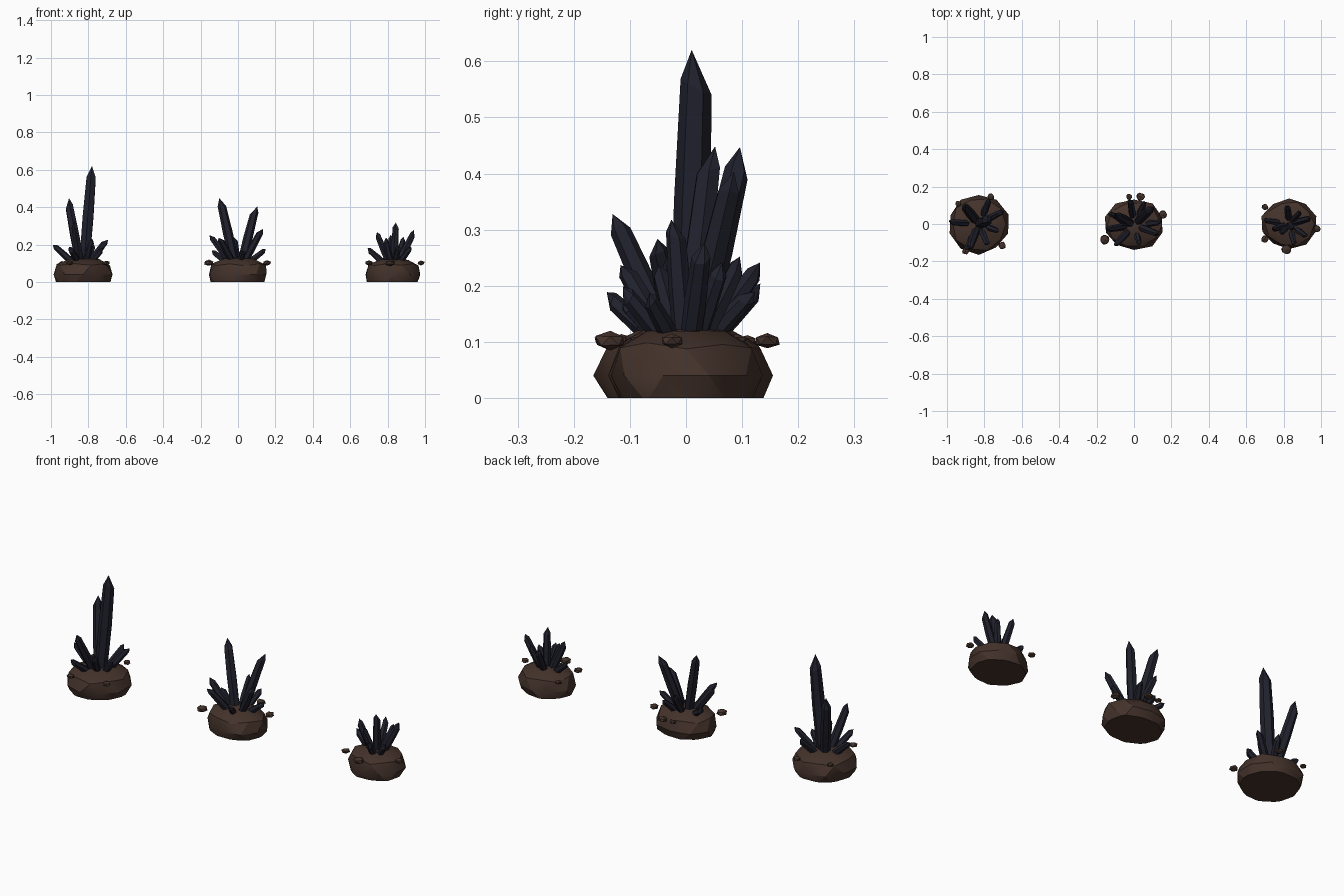
import bpy, bmesh, math, random
from mathutils import Vector, Matrix

if "Cube" in bpy.data.objects:
    bpy.data.objects.remove(bpy.data.objects["Cube"])

random.seed(4)


def material(name, rgb):
    m = bpy.data.materials.new(name)
    m.diffuse_color = (*rgb, 1)
    m.use_nodes = True
    m.node_tree.nodes["Principled BSDF"].inputs["Base Color"].default_value = m.diffuse_color
    return m


ROCK = material("brown rock", (0.058, 0.032, 0.024))
CRYSTAL = material("dark navy crystal", (0.015, 0.015, 0.026))


def finish(bm, name, mat, smooth=False):
    bmesh.ops.recalc_face_normals(bm, faces=bm.faces[:])
    me = bpy.data.meshes.new(name)
    bm.to_mesh(me)
    bm.free()
    ob = bpy.data.objects.new(name, me)
    bpy.context.collection.objects.link(ob)
    me.materials.append(mat)
    if smooth:
        bpy.ops.object.select_all(action='DESELECT')
        ob.select_set(True)
        bpy.context.view_layer.objects.active = ob
        bpy.ops.object.shade_smooth_by_angle(angle=math.radians(24))
    return ob


def mound(name, cx, cy, rx, ry, top):
    # rough dome, cut flat at the ground and softened flat on top
    bm = bmesh.new()
    bmesh.ops.create_icosphere(bm, subdivisions=2, radius=1)
    for v in bm.verts:
        k = random.uniform(0.95, 1.03)
        z = 0.04 + v.co.z * 0.108 * k
        if z > top - 0.012:
            z = top - 0.012 + (z - top + 0.012) * 0.3
        v.co = (cx + v.co.x * rx * k, cy + v.co.y * ry * k, z)
    bmesh.ops.bisect_plane(bm, geom=bm.verts[:] + bm.edges[:] + bm.faces[:],
                           plane_co=(0, 0, 0), plane_no=(0, 0, 1), clear_inner=True)
    bmesh.ops.holes_fill(bm, edges=[e for e in bm.edges if e.is_boundary], sides=0)
    finish(bm, name, ROCK, True)


def pebble(name, x, y, z, r):
    bm = bmesh.new()
    bmesh.ops.create_icosphere(bm, subdivisions=1, radius=1)
    for v in bm.verts:
        k = random.uniform(0.88, 1.1)
        v.co = (x + v.co.x * r * k, y + v.co.y * r * k, z + v.co.z * r * 0.6 * k)
    finish(bm, name, ROCK, True)


def crystal(name, base, tip, r):
    # six-sided shaft with an off-centre point
    axis = tip - base
    length = axis.length
    turn = axis.to_track_quat('Z', 'Y').to_matrix().to_4x4()
    place = Matrix.Translation(base) @ turn
    spin = random.uniform(0, math.tau)
    lean = random.uniform(0, math.tau)
    bm = bmesh.new()
    rings = []
    for t, rad in ((0, 0.92), (0.5, 1.0), (0.88, 0.85)):
        ring = []
        for i in range(6):
            a = spin + i * math.tau / 6
            z = t * length
            if t > 0.8:
                z += 0.4 * r * math.cos(a - lean)
            ring.append(bm.verts.new((r * rad * math.cos(a), r * rad * math.sin(a), z)))
        rings.append(ring)
    apex = bm.verts.new((0.3 * r * math.cos(lean), 0.3 * r * math.sin(lean), length))
    for lo, hi in zip(rings, rings[1:]):
        for i in range(6):
            j = (i + 1) % 6
            bm.faces.new((lo[i], lo[j], hi[j], hi[i]))
    for i in range(6):
        bm.faces.new((rings[-1][i], rings[-1][(i + 1) % 6], apex))
    bm.faces.new(rings[0][::-1])
    bm.transform(place)
    finish(bm, name, CRYSTAL)


# each cluster: mound (centre, radii, top), crystal tips, pebbles (x, y, radius)
CLUSTERS = {
    "tall": ((-0.83, 0.0, 0.164, 0.162, 0.13),
             [(-0.78, 0.02, 0.62), (-0.91, 0.10, 0.445), (-0.88, -0.13, 0.327),
              (-0.70, 0.07, 0.228), (-0.99, 0.01, 0.20), (-0.90, -0.145, 0.185),
              (-0.77, 0.135, 0.20), (-0.78, -0.115, 0.23), (-0.72, -0.04, 0.18)],
             [(-0.765, 0.145, 0.02), (-0.90, -0.145, 0.02), (-0.705, -0.115, 0.022),
              (-0.94, 0.11, 0.018)]),
    "middle": ((0.0, -0.005, 0.164, 0.138, 0.135),
               [(-0.096, 0.045, 0.45), (0.096, 0.085, 0.405), (-0.15, -0.03, 0.25),
                (-0.10, -0.115, 0.24), (0.13, -0.055, 0.285), (-0.02, 0.135, 0.24),
                (0.06, 0.12, 0.19), (0.15, 0.01, 0.175), (-0.14, 0.06, 0.165),
                (0.03, -0.11, 0.17)],
               [(0.035, 0.145, 0.025), (0.155, 0.05, 0.024), (-0.155, -0.085, 0.029),
                (-0.025, 0.145, 0.018)]),
    "small": ((0.83, 0.0, 0.153, 0.135, 0.125),
              [(0.845, -0.02, 0.318), (0.945, 0.03, 0.275), (0.74, -0.03, 0.265),
               (0.82, 0.10, 0.25), (0.89, 0.065, 0.24), (0.785, -0.05, 0.235),
               (0.69, 0.02, 0.18), (0.86, -0.115, 0.195), (0.925, -0.07, 0.185)],
              [(0.70, 0.09, 0.019), (0.70, -0.08, 0.022), (0.815, -0.135, 0.029),
               (0.978, -0.025, 0.021)]),
}

for label, (dome, tips, stones) in CLUSTERS.items():
    mound(label + "_rock_mound", *dome)
    centre = Vector((dome[0], dome[1], 0.075))
    for n, t in enumerate(tips, 1):
        tip = Vector(t)
        base = Vector((centre.x + (tip.x - centre.x) * 0.13,
                       centre.y + (tip.y - centre.y) * 0.13, 0.075))
        r = 0.0105 + 0.041 * (tip - base).length
        crystal(f"{label}_crystal_{n}", base, tip, r)
    for n, (x, y, r) in enumerate(stones, 1):
        pebble(f"{label}_pebble_{n}", x, y, 0.102, r)
